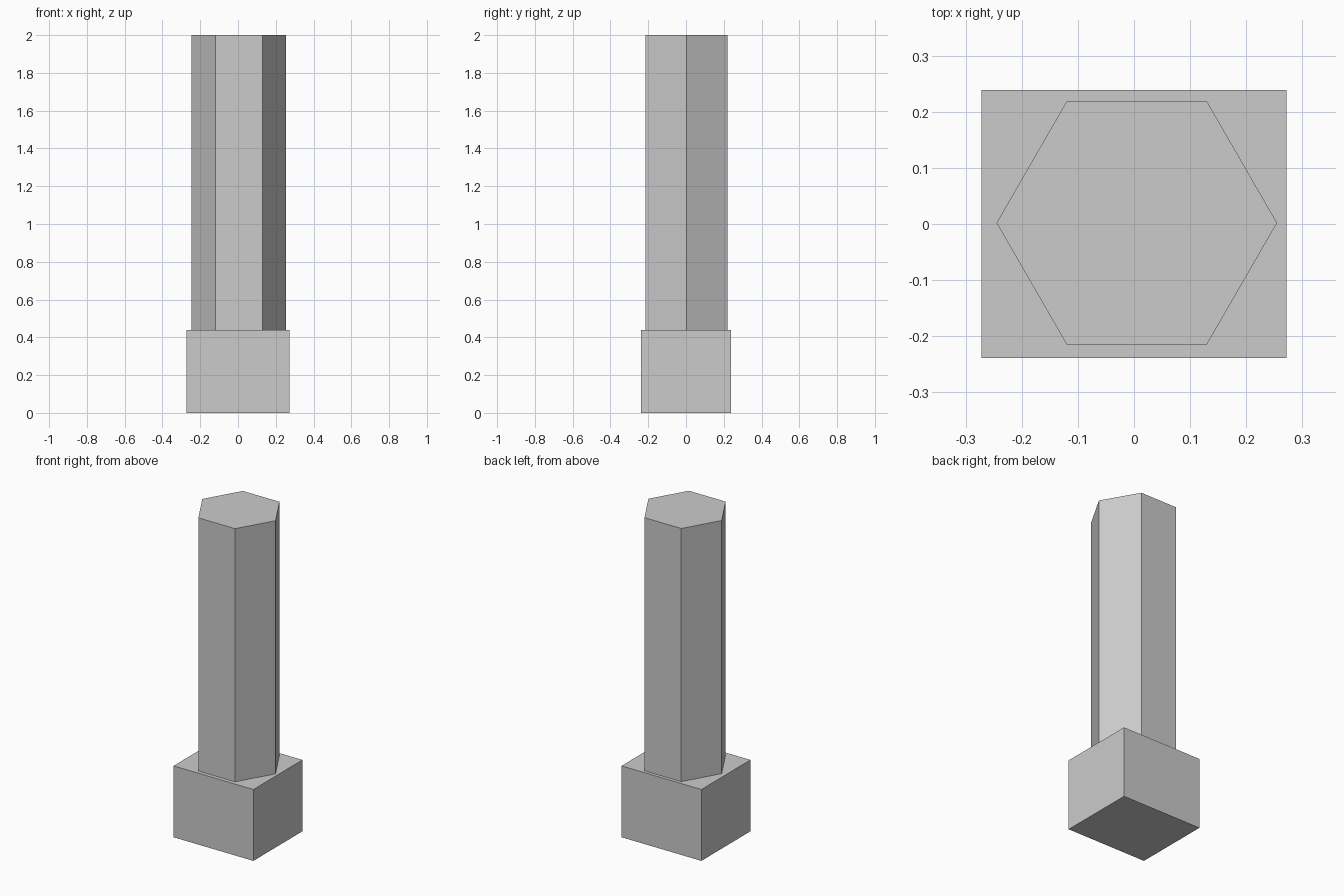
import bpy

if "Cube" in bpy.data.objects:
    bpy.data.objects.remove(bpy.data.objects["Cube"])

BASE_H = 0.44
TOTAL_H = 2.0

# rectangular base block
bpy.ops.mesh.primitive_cube_add(size=1, location=(0, 0, BASE_H / 2))
base = bpy.context.object
base.name = "base_block"
base.scale = (0.544, 0.477, BASE_H)
bpy.ops.object.transform_apply(location=False, rotation=False, scale=True)

# hexagonal shaft standing on the base, corners pointing along x
shaft_h = TOTAL_H - BASE_H
bpy.ops.mesh.primitive_cylinder_add(
    vertices=6, radius=0.25, depth=shaft_h,
    location=(0.005, 0.002, BASE_H + shaft_h / 2),
    rotation=(0, 0, 1.5707963))
shaft = bpy.context.object
shaft.name = "hexagonal_shaft"
bpy.ops.object.transform_apply(location=False, rotation=True, scale=False)
